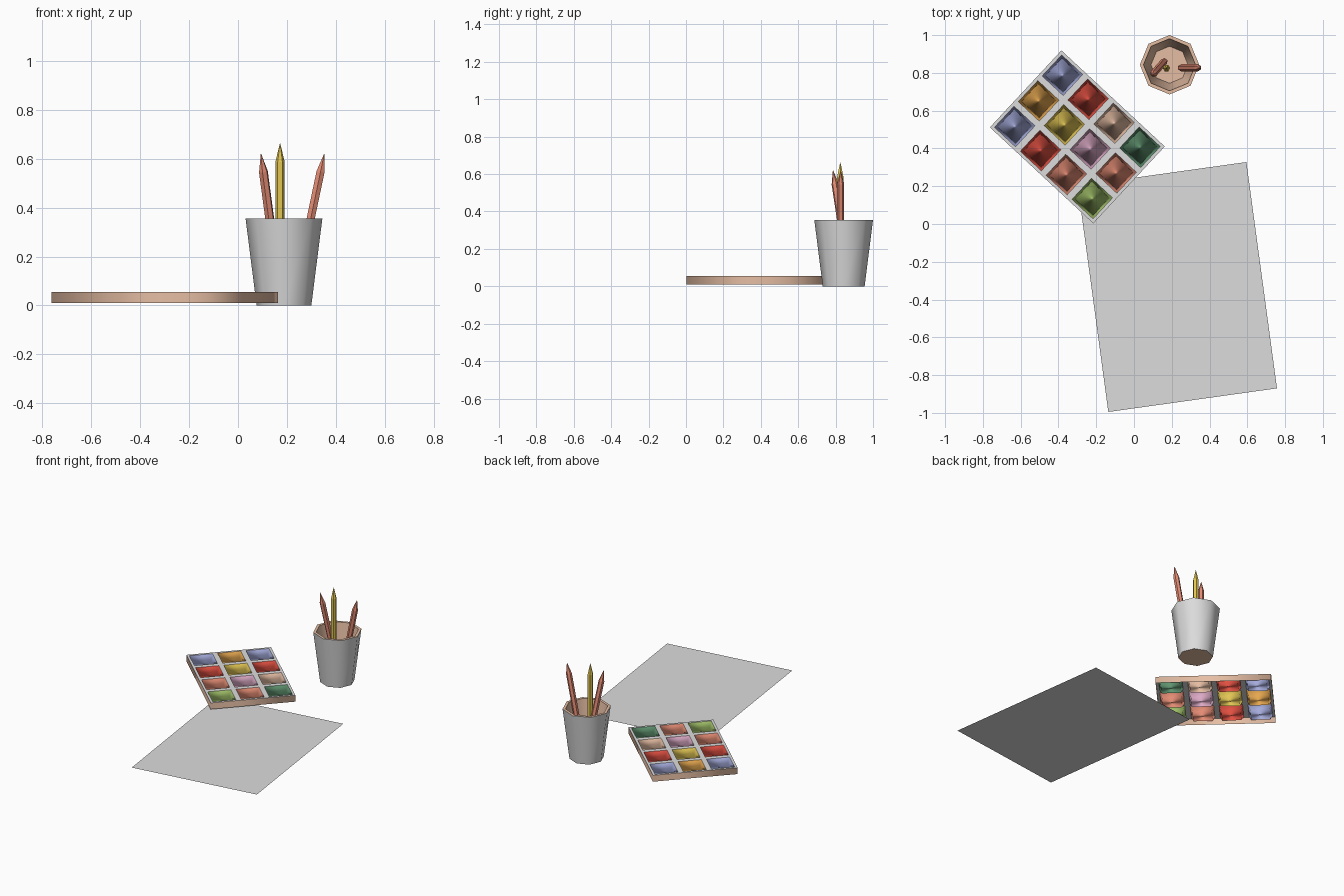
import bpy, math
from mathutils import Vector, Matrix

if "Cube" in bpy.data.objects:
    bpy.data.objects.remove(bpy.data.objects["Cube"])

def lin(c):
    c /= 255
    return c / 12.92 if c <= 0.04045 else ((c + 0.055) / 1.055) ** 2.4

MATS = {}
for name, rgb in {
    "light_grey": (220, 220, 220), "tan": (230, 190, 164), "blue": (165, 172, 220),
    "orange": (230, 168, 80), "red": (226, 80, 66), "yellow": (226, 198, 84),
    "pink": (220, 170, 198), "salmon": (228, 140, 116), "lime_green": (162, 194, 106),
    "dark_green": (96, 148, 112)}.items():
    m = bpy.data.materials.new(name)
    m.diffuse_color = (*[lin(c) for c in rgb], 1)
    m.use_nodes = True
    m.node_tree.nodes["Principled BSDF"].inputs["Base Color"].default_value = m.diffuse_color
    MATS[name] = m

def make(name, verts, faces, mats, index=None, smooth=False, matrix=None):
    me = bpy.data.meshes.new(name)
    me.from_pydata([tuple(v) for v in verts], [], faces)
    for m in mats:
        me.materials.append(MATS[m])
    for k, p in enumerate(me.polygons):
        p.material_index = index(k) if index else 0
        p.use_smooth = smooth
    ob = bpy.data.objects.new(name, me)
    bpy.context.collection.objects.link(ob)
    if matrix:
        ob.matrix_world = matrix
    return ob

def lathe(profile, n):
    """Rings of n points; caps at both ends."""
    verts, faces = [], []
    for r, z in profile:
        verts += [(r * math.cos(2 * math.pi * k / n), r * math.sin(2 * math.pi * k / n), z)
                  for k in range(n)]
    for i in range(len(profile) - 1):
        for k in range(n):
            a, b = i * n + k, i * n + (k + 1) % n
            faces.append((a, b, b + n, a + n))
    last = (len(profile) - 1) * n
    faces += [tuple(reversed(range(n))), tuple(range(last, last + n))]
    return verts, faces

# paper sheet
o, u, v = Vector((-0.136, -0.995, 0)), Vector((0.893, 0.125, 0)), Vector((-0.162, 1.198, 0))
make("paper_sheet", [o, o + u, o + u + v, o + v], [(0, 1, 2, 3)], ["light_grey"])

# paint tray: local x along the 4 columns, local y along the 3 rows
L, W, Z0, Z1 = 0.747, 0.556, 0.01, 0.055
place = Matrix.Translation((-0.30, 0.461, 0)) @ Matrix.Rotation(math.radians(-42.9), 4, 'Z')

corners = [(-L/2, -W/2), (L/2, -W/2), (L/2, W/2), (-L/2, W/2)]
make("tray_sides", [(x, y, z) for z in (Z0, Z1) for x, y in corners],
     [(k, (k + 1) % 4, (k + 1) % 4 + 4, k + 4) for k in range(4)], ["tan"],
     smooth=True, matrix=place)

def lines(length, n, half):
    step = length / n
    c = [-length / 2 + step * (k + 0.5) for k in range(n)]
    return c, [-length / 2] + [e for q in c for e in (q - half, q + half)] + [length / 2]

H = 0.076
cx, xs = lines(L, 4, H)
cy, ys = lines(W, 3, H)
ny = len(ys)
# top grid with openings where both cell indices are odd
make("tray_grid", [(x, y, Z1) for x in xs for y in ys],
     [(i*ny + j, (i+1)*ny + j, (i+1)*ny + j + 1, i*ny + j + 1)
      for i in range(len(xs) - 1) for j in range(ny - 1) if not (i % 2 and j % 2)],
     ["light_grey"], matrix=place)

# paint pans
PAINTS = [("blue", "orange", "blue"), ("red", "yellow", "red"),
          ("salmon", "pink", "tan"), ("lime_green", "salmon", "dark_green")]
for i, x in enumerate(cx):
    for j, y in enumerate(cy):
        vs = [(x + sx * h, y + sy * h, z) for h, z in ((H, Z1), (0.062, 0.02))
              for sx, sy in ((-1, -1), (1, -1), (1, 1), (-1, 1))]
        fs = [(k + 4, (k + 1) % 4 + 4, (k + 1) % 4, k) for k in range(4)] + [(4, 5, 6, 7)]
        make(f"paint_pan_{i}_{j}", vs, fs, [PAINTS[i][j]], smooth=True, matrix=place)

# cup: outer wall grey, rim, inside and base tan
N = 8
vs, fs = lathe([(0.112, 0), (0.157, 0.355), (0.138, 0.355), (0.098, 0.02)], N)
cup = make("pencil_cup", vs, fs, ["light_grey", "tan"], index=lambda k: 0 if k < N else 1,
           matrix=Matrix.Translation((0.188, 0.843, 0)))
bpy.context.view_layer.objects.active = cup
cup.select_set(True)
bpy.ops.object.shade_smooth_by_angle(angle=math.radians(50))
cup.select_set(False)

# pencils, from bottom end to tip
for name, col, a, b in (
        ("yellow_pencil", "yellow", (0.172, 0.825, 0.14), (0.172, 0.825, 0.662)),
        ("left_pencil", "salmon", (0.160, 0.860, 0.13), (0.094, 0.786, 0.62)),
        ("right_pencil", "salmon", (0.250, 0.827, 0.13), (0.353, 0.827, 0.62))):
    a, b = Vector(a), Vector(b)
    d = b - a
    vs, fs = lathe([(0.019, 0), (0.019, d.length - 0.075), (0.001, d.length)], 6)
    make(name, vs, fs, [col],
         matrix=Matrix.Translation(a) @ d.to_track_quat('Z', 'Y').to_matrix().to_4x4())
